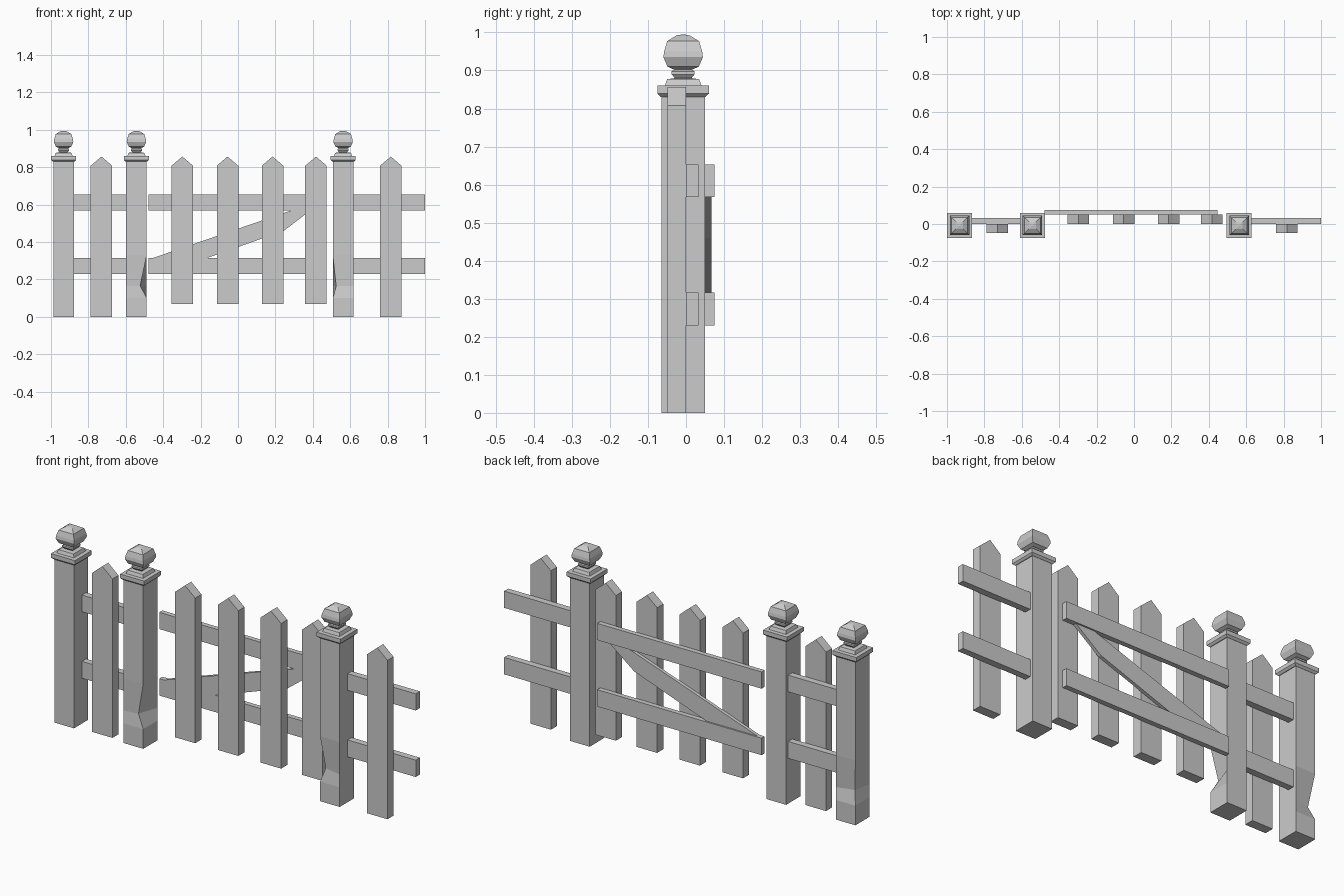
import bpy, bmesh

if "Cube" in bpy.data.objects:
    bpy.data.objects.remove(bpy.data.objects["Cube"])

POST_Y = -0.0075


def finish(name, bm):
    bmesh.ops.recalc_face_normals(bm, faces=bm.faces)
    me = bpy.data.meshes.new(name)
    bm.to_mesh(me)
    bm.free()
    ob = bpy.data.objects.new(name, me)
    bpy.context.collection.objects.link(ob)
    return ob


def extrude_outline(name, pts, y0, y1):
    """Extrude an outline drawn in the xz plane from y0 to y1."""
    bm = bmesh.new()
    f = [bm.verts.new((x, y0, z)) for x, z in pts]
    b = [bm.verts.new((x, y1, z)) for x, z in pts]
    bm.faces.new(f)
    bm.faces.new(b[::-1])
    for i in range(len(pts)):
        j = (i + 1) % len(pts)
        bm.faces.new((f[i], b[i], b[j], f[j]))
    return finish(name, bm)


def loft(name, rings):
    """Skin a stack of four-cornered rings and cap both ends."""
    bm = bmesh.new()
    vs = [[bm.verts.new(p) for p in r] for r in rings]
    for a, b in zip(vs, vs[1:]):
        for i in range(4):
            j = (i + 1) % 4
            bm.faces.new((a[i], a[j], b[j], b[i]))
    bm.faces.new(vs[0][::-1])
    bm.faces.new(vs[-1])
    return finish(name, bm)


def square(cx, hx, hy, z):
    return [(cx + sx * hx, POST_Y + sy * hy, z)
            for sx, sy in ((-1, -1), (1, -1), (1, 1), (-1, 1))]


# half-width and height of the stepped cap and ball finial
FINIAL = [(0.058, 0.83), (0.0675, 0.839), (0.0675, 0.86), (0.048, 0.861),
          (0.042, 0.877), (0.022, 0.88), (0.03, 0.89), (0.03, 0.898),
          (0.023, 0.902), (0.041, 0.91), (0.052, 0.935), (0.05, 0.95),
          (0.042, 0.977), (0.018, 0.992), (0.002, 0.995)]


def post(name, cx, chip, dx, dy):
    # post shaft with one chipped corner low down
    rings = [square(cx, 0.055, 0.057, z) for z in (0, 0.1, 0.165, 0.33, 0.835)]
    x, y, z = rings[2][chip]
    rings[2][chip] = (x + dx, y + dy, z)
    loft(name, rings)
    # cap and finial
    loft(name + "_finial", [square(cx, h, h, z) for h, z in FINIAL])


post("end_post", -0.9325, 3, 0.02, -0.025)
post("latch_post", -0.543, 1, -0.035, 0.012)
post("hinge_post", 0.562, 0, 0.018, 0.02)


def picket(name, cx, z0, y0, y1):
    w = 0.0575
    extrude_outline(name, [(cx - w, z0), (cx + w, z0), (cx + w, 0.808),
                           (cx, 0.857), (cx - w, 0.808)], y0, y1)


# pickets of the fence and of the gate
for cx in (-0.73, 0.817):
    picket("fence_picket", cx, 0, -0.048, 0)
for cx in (-0.298, -0.056, 0.185, 0.417):
    picket("gate_picket", cx, 0.07, 0, 0.05)

# horizontal rails
for name, x0, x1, y0, y1 in (("left_rail", -0.9, -0.57, 0, 0.033),
                             ("right_rail", 0.59, 1.0, 0, 0.033),
                             ("gate_rail", -0.478, 0.447, 0.05, 0.075)):
    for z0, z1 in ((0.23, 0.316), (0.568, 0.653)):
        extrude_outline(name, [(x0, z0), (x1, z0), (x1, z1), (x0, z1)], y0, y1)

# diagonal gate brace
extrude_outline("gate_brace", [(-0.46, 0.313), (-0.17, 0.313), (0.245, 0.46),
                               (0.39, 0.571), (0.29, 0.571)], 0.05, 0.067)
